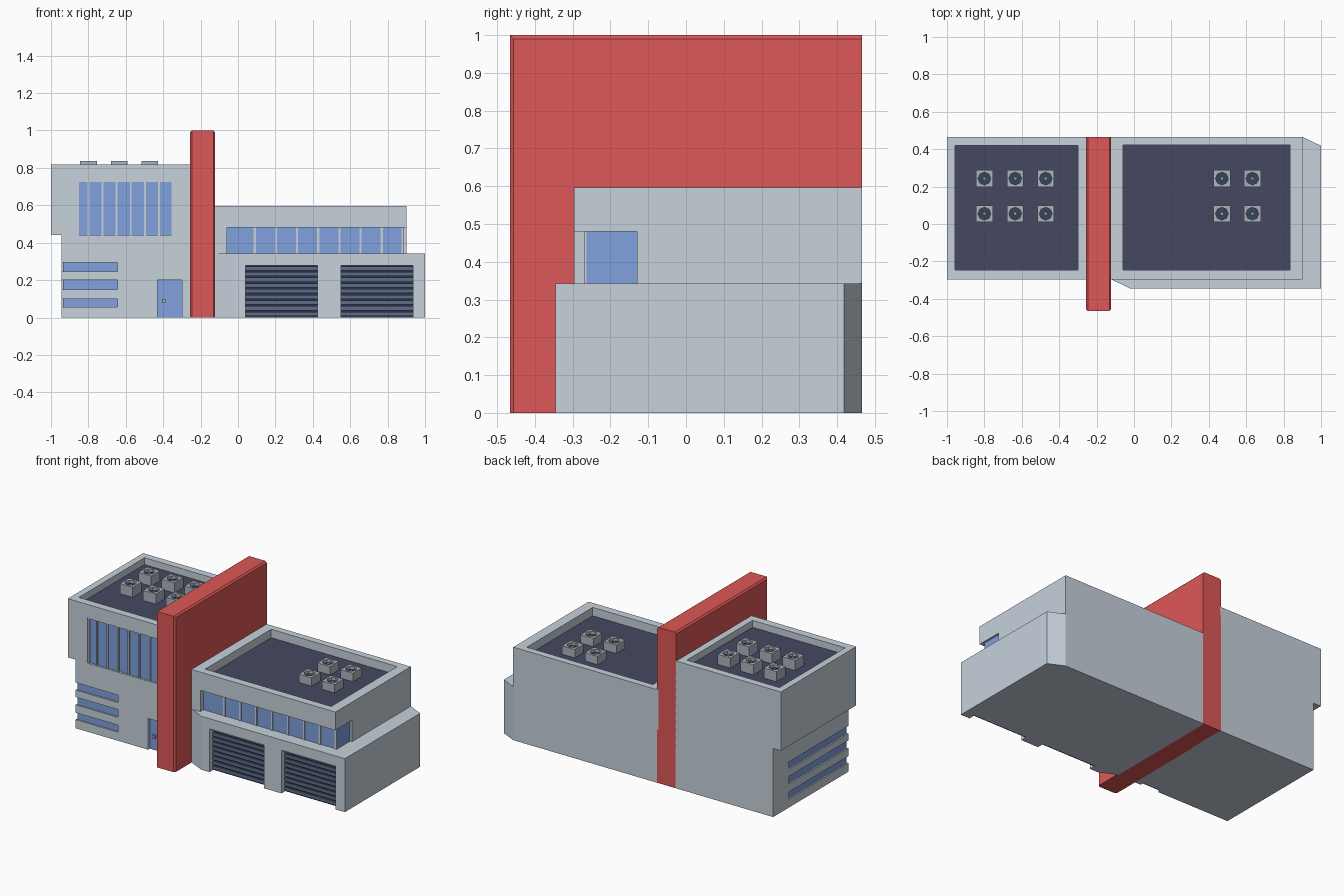
import bpy, bmesh
from mathutils import Matrix

if "Cube" in bpy.data.objects:
    bpy.data.objects.remove(bpy.data.objects["Cube"])

def lin(c):
    return c / 12.92 if c <= 0.04045 else ((c + 0.055) / 1.055) ** 2.4

def material(name, r, g, b):
    m = bpy.data.materials.new(name)
    m.diffuse_color = (lin(r), lin(g), lin(b), 1)
    m.use_nodes = True
    m.node_tree.nodes["Principled BSDF"].inputs["Base Color"].default_value = m.diffuse_color
    return m

WALL = material("pale_wall", 0.78, 0.82, 0.86)
RED = material("red", 0.87, 0.34, 0.34)
GLASS = material("glass_blue", 0.50, 0.63, 0.87)
ROOF = material("roof_dark", 0.27, 0.28, 0.38)
SLAT = material("slat_blue_grey", 0.37, 0.43, 0.54)
GAP = material("slat_gap", 0.17, 0.19, 0.28)
METAL = material("unit_grey", 0.68, 0.71, 0.75)
FAN = material("fan_dark", 0.20, 0.27, 0.34)

def finish(name, bm, mat):
    bmesh.ops.recalc_face_normals(bm, faces=bm.faces)
    me = bpy.data.meshes.new(name)
    bm.to_mesh(me)
    bm.free()
    if mat:
        me.materials.append(mat)
    ob = bpy.data.objects.new(name, me)
    bpy.context.collection.objects.link(ob)
    return ob

def add_box(bm, x0, x1, y0, y1, z0, z1):
    m = Matrix.Translation(((x0 + x1) / 2, (y0 + y1) / 2, (z0 + z1) / 2)) @ \
        Matrix.Diagonal((x1 - x0, y1 - y0, z1 - z0, 1))
    bmesh.ops.create_cube(bm, size=1, matrix=m)

def boxes(name, mat, *dims):
    bm = bmesh.new()
    for d in dims:
        add_box(bm, *d)
    return finish(name, bm, mat)

def prism(name, mat, points, shift):
    bm = bmesh.new()
    face = bm.faces.new([bm.verts.new(p) for p in points])
    ext = bmesh.ops.extrude_face_region(bm, geom=[face])
    moved = [v for v in ext["geom"] if isinstance(v, bmesh.types.BMVert)]
    bmesh.ops.translate(bm, vec=shift, verts=moved)
    if face.is_valid and len(bm.faces) < len(points) + 2:
        bmesh.ops.holes_fill(bm, edges=bm.edges)
    return finish(name, bm, mat)

def cut(ob, cutter):
    cutter.hide_render = True
    mod = ob.modifiers.new("cut", 'BOOLEAN')
    mod.operation = 'DIFFERENCE'
    mod.solver = 'EXACT'
    mod.object = cutter
    bpy.context.view_layer.update()
    me = bpy.data.meshes.new_from_object(ob.evaluated_get(bpy.context.evaluated_depsgraph_get()))
    ob.modifiers.clear()
    ob.data = me
    bpy.data.objects.remove(cutter)

def cut_box(ob, *dims):
    cut(ob, boxes("cutter", None, dims))

F, B = -0.297, 0.466      # front and back wall planes

# Red dividing wall, chamfered on its top and front long edges
bm = bmesh.new()
add_box(bm, -0.257, -0.122, -B, B, 0, 1)
def chamfered(e):
    a, b = (v.co for v in e.verts)
    top = a.z > 0.9 and b.z > 0.9 and abs(a.y - b.y) > 0.5
    front = a.y < 0 and b.y < 0 and abs(a.z - b.z) > 0.5
    return top or front
bmesh.ops.bevel(bm, geom=[e for e in bm.edges if chamfered(e)], offset=0.01,
                segments=1, affect='EDGES')
finish("red_divider_wall", bm, RED)

# Office block with overhanging upper floor
office = prism("office_block", WALL,
               [(x, F, z) for x, z in [(-0.945, 0), (-0.25, 0), (-0.25, 0.817), (-1, 0.817),
                                       (-1, 0.44), (-0.945, 0.44)]], (0, B - F, 0))
cut_box(office, -0.957, -0.30, -0.247, 0.42, 0.77, 1)
cut_box(office, -0.86, -0.345, -0.5, F + 0.02, 0.44, 0.735)
cut_box(office, -0.43, -0.30, -0.5, F + 0.025, -0.1, 0.2)
slits = [(0.055, 0.10), (0.15, 0.20), (0.245, 0.293)]
for z0, z1 in slits:
    cut_box(office, -1.1, -0.645, -0.5, F + 0.011, z0, z1)
    cut_box(office, -1.1, -0.934, -0.4, 0.305, z0, z1)

# Corner strip windows
boxes("strip_windows", GLASS,
      *[(-0.936, -0.645, F + 0.009, 0.305, z0, z1) for z0, z1 in slits])

# Large upper window with frame and mullions
boxes("large_window_glass", GLASS, (-0.86, -0.345, F + 0.013, F + 0.022, 0.44, 0.735))
boxes("large_window_frame", WALL,
      (-0.86, -0.85, F + 0.005, F + 0.02, 0.44, 0.735),
      (-0.355, -0.345, F + 0.005, F + 0.02, 0.44, 0.735),
      (-0.85, -0.355, F + 0.005, F + 0.02, 0.725, 0.735),
      *[(x - 0.005, x + 0.005, F + 0.005, F + 0.02, 0.44, 0.725)
        for x in [-0.80 + 0.0755 * i for i in range(6)]])

# Entrance door and handle
boxes("entrance_door", GLASS, (-0.43, -0.30, F + 0.018, F + 0.027, 0, 0.2))
boxes("door_handle", METAL, (-0.405, -0.388, F + 0.005, F + 0.02, 0.078, 0.1))

# Garage lower storey with chamfered corners
garage = prism("garage_base", WALL,
               [(x, y, 0) for x, y in [(-0.13, F), (-0.12, F), (-0.02, -0.345), (1, -0.345),
                                       (1, 0.418), (0.9, B), (-0.13, B)]], (0, 0, 0.343))
doors = [(0.04, 0.425), (0.55, 0.935)]
for x0, x1 in doors:
    cut_box(garage, x0, x1, -0.6, -0.30, -0.1, 0.277)

# Roller doors: dark backing with slats
for i, (x0, x1) in enumerate(doors):
    boxes(f"roller_door_backing_{i + 1}", GAP, (x0, x1, -0.306, -0.299, 0, 0.277))
    boxes(f"roller_door_slats_{i + 1}", SLAT,
          *[(x0, x1, -0.315, -0.305, 0.008 + 0.0305 * k, 0.03 + 0.0305 * k) for k in range(9)])

# Garage upper storey with wraparound window recess
upper = boxes("garage_upper_storey", WALL, (-0.13, 0.9, F, B, 0.343, 0.597))
cut_box(upper, -0.06, 0.835, -0.247, 0.422, 0.54, 0.8)
cut_box(upper, -0.06, 1.1, -0.5, -0.262, 0.3, 0.48)
cut_box(upper, 0.885, 1.1, -0.4, -0.13, 0.3, 0.48)
boxes("wraparound_window", GLASS, (-0.06, 0.887, -0.264, -0.13, 0.343, 0.48))
boxes("window_mullions", WALL,
      *[(x - 0.006, x + 0.006, -0.270, -0.262, 0.343, 0.48)
        for x in [0.09 + 0.113 * i for i in range(8)]])

# Dark roof decks
boxes("office_roof_deck", ROOF, (-0.957, -0.30, -0.247, 0.42, 0.765, 0.773))
boxes("garage_roof_deck", ROOF, (-0.06, 0.835, -0.247, 0.422, 0.535, 0.543))

# Rooftop ventilation units: box with octagonal well, fan disc and hub
def add_cyl(bm, r, z0, z1):
    bmesh.ops.create_cone(bm, cap_ends=True, segments=8, radius1=r, radius2=r, depth=z1 - z0,
                          matrix=Matrix.Translation((0, 0, (z0 + z1) / 2)))

def cyl(name, mat, r, z0, z1):
    bm = bmesh.new()
    add_cyl(bm, r, z0, z1)
    return finish(name, bm, mat)

unit = boxes("vent_unit", METAL, (-0.045, 0.045, -0.045, 0.045, -0.066, 0))
cut(unit, cyl("cutter", None, 0.034, -0.022, 0.05))
fan = cyl("vent_fan", FAN, 0.034, -0.024, -0.018)
hub = cyl("vent_hub", METAL, 0.009, -0.02, -0.008)
spots = [(x, y, 0.838) for x in (-0.80, -0.635, -0.472) for y in (0.055, 0.243)]
spots += [(x, y, 0.597) for x in (0.47, 0.633) for y in (0.055, 0.243)]
for i, spot in enumerate(spots):
    for part in (unit, fan, hub):
        ob = part if i == 0 else part.copy()
        if i:
            bpy.context.collection.objects.link(ob)
        ob.location = spot
